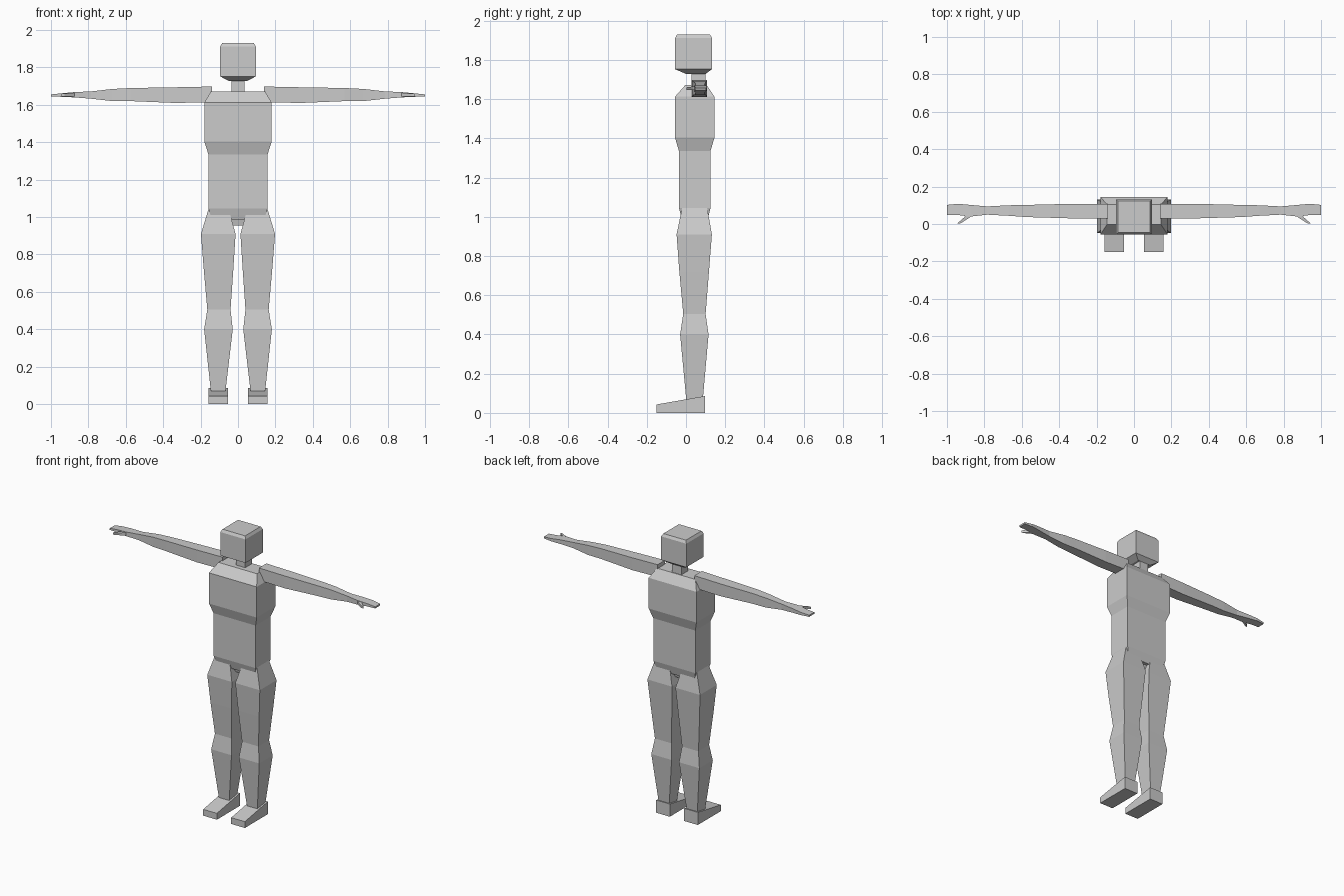
import bpy, bmesh

mat = bpy.data.materials.new("light_gray")
mat.diffuse_color = (0.6, 0.6, 0.6, 1)


def loft(name, sections, axis="z", mirror=False):
    """Join rectangular cross-sections (t, a0, a1, b0, b1) stacked along an axis.
    axis z: t=z, a=x, b=y.  axis x: t=x, a=y, b=z.  axis y: t=y, a=x, b=z."""
    place = {"z": lambda t, a, b: (a, b, t),
             "x": lambda t, a, b: (t, a, b),
             "y": lambda t, a, b: (a, t, b)}[axis]
    bm = bmesh.new()
    rings = []
    for t, a0, a1, b0, b1 in sections:
        corners = [(a0, b0), (a1, b0), (a1, b1), (a0, b1)]
        rings.append([bm.verts.new(place(t, a, b)) for a, b in corners])
    bm.faces.new(rings[0][::-1])
    bm.faces.new(rings[-1])
    for low, high in zip(rings, rings[1:]):
        for i in range(4):
            j = (i + 1) % 4
            bm.faces.new((low[i], low[j], high[j], high[i]))
    bmesh.ops.recalc_face_normals(bm, faces=bm.faces)
    me = bpy.data.meshes.new(name)
    bm.to_mesh(me)
    bm.free()
    me.materials.append(mat)
    ob = bpy.data.objects.new(name, me)
    bpy.context.collection.objects.link(ob)
    if mirror:
        ob.modifiers.new("mirror", "MIRROR").use_axis = (True, False, False)
    return ob


# head with chamfered crown and tapered jaw
loft("head", [
    (1.728, -0.05, 0.05, 0.00, 0.10),
    (1.752, -0.095, 0.095, -0.055, 0.132),
    (1.912, -0.095, 0.095, -0.055, 0.132),
    (1.930, -0.085, 0.085, -0.045, 0.122)])

loft("neck", [
    (1.65, -0.035, 0.035, 0.028, 0.10),
    (1.74, -0.035, 0.035, 0.028, 0.10)])

# chest, waist and hips
loft("torso", [
    (0.985, -0.14, 0.14, -0.02, 0.11),
    (1.045, -0.158, 0.158, -0.036, 0.125),
    (1.335, -0.158, 0.158, -0.036, 0.125),
    (1.403, -0.18, 0.18, -0.056, 0.145),
    (1.612, -0.18, 0.18, -0.056, 0.145),
    (1.672, -0.145, 0.145, -0.003, 0.105)])

loft("crotch", [
    (0.955, -0.03, 0.03, 0.01, 0.08),
    (1.0, -0.035, 0.035, 0.0, 0.09)])

# legs from ankle to hip
loft("legs", [
    (0.06, 0.068, 0.144, 0.002, 0.085),
    (0.40, 0.028, 0.181, -0.03, 0.115),
    (0.505, 0.040, 0.164, -0.014, 0.10),
    (0.72, 0.025, 0.183, -0.034, 0.117),
    (0.91, 0.013, 0.198, -0.048, 0.132),
    (1.045, 0.05, 0.157, -0.02, 0.108)], mirror=True)

# wedge feet
loft("feet", [
    (-0.15, 0.054, 0.157, 0.0, 0.043),
    (0.097, 0.054, 0.157, 0.0, 0.086)], axis="y", mirror=True)

# arms from shoulder to fingertips
loft("arms", [
    (0.138, 0.028, 0.108, 1.615, 1.698),
    (0.33, 0.030, 0.108, 1.610, 1.694),
    (0.57, 0.037, 0.102, 1.620, 1.690),
    (0.67, 0.044, 0.100, 1.620, 1.685),
    (0.785, 0.050, 0.094, 1.633, 1.672),
    (0.875, 0.040, 0.102, 1.640, 1.668),
    (0.94, 0.048, 0.108, 1.643, 1.662),
    (1.0, 0.048, 0.102, 1.645, 1.656)], axis="x", mirror=True)

# thumbs angled forward from the hand
loft("thumbs", [
    (0.060, 0.855, 0.890, 1.645, 1.665),
    (0.035, 0.878, 0.908, 1.645, 1.664),
    (0.003, 0.928, 0.945, 1.646, 1.660)], axis="y", mirror=True)
